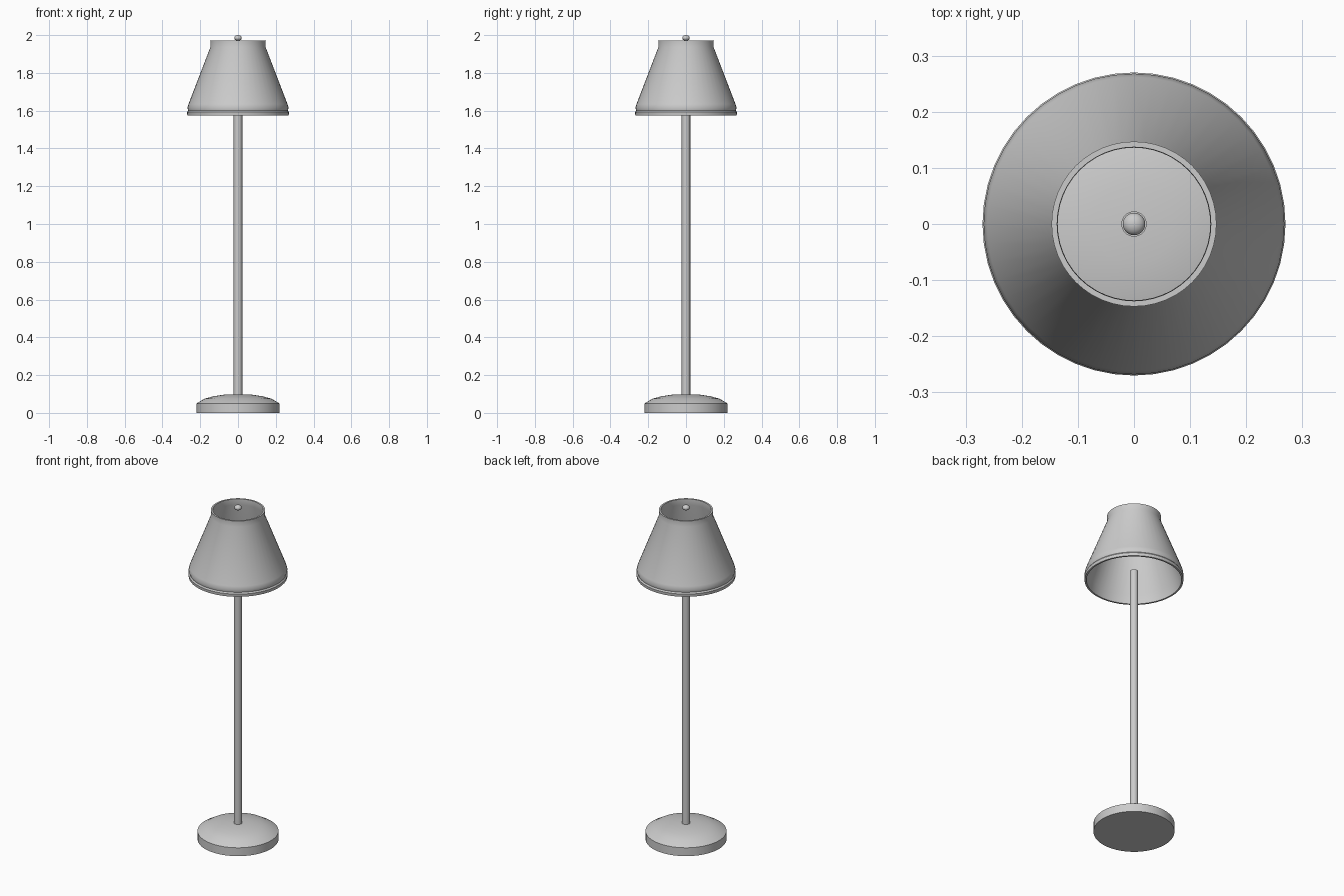
import bpy, bmesh, math

cube = bpy.data.objects.get("Cube")
if cube:
    bpy.data.objects.remove(cube, do_unlink=True)

grey = bpy.data.materials.new("plain_grey")
grey.use_nodes = True
grey.diffuse_color = (0.6, 0.6, 0.6, 1)
grey.node_tree.nodes["Principled BSDF"].inputs["Base Color"].default_value = (0.6, 0.6, 0.6, 1)


def lathe(name, profile, closed=False, steps=48, angle=40):
    """Spin a (radius, height) profile about the z axis."""
    bm = bmesh.new()
    verts = [bm.verts.new((r, 0, z)) for r, z in profile]
    pairs = list(zip(verts, verts[1:]))
    if closed:
        pairs.append((verts[-1], verts[0]))
    edges = [bm.edges.new(p) for p in pairs]
    bmesh.ops.spin(bm, geom=verts + edges, cent=(0, 0, 0), axis=(0, 0, 1),
                   angle=math.tau, steps=steps, use_merge=True)
    bmesh.ops.remove_doubles(bm, verts=bm.verts, dist=0.0001)
    bmesh.ops.recalc_face_normals(bm, faces=bm.faces)
    mesh = bpy.data.meshes.new(name)
    bm.to_mesh(mesh)
    bm.free()
    mesh.materials.append(grey)
    obj = bpy.data.objects.new(name, mesh)
    bpy.context.collection.objects.link(obj)
    bpy.ops.object.select_all(action="DESELECT")
    obj.select_set(True)
    bpy.context.view_layer.objects.active = obj
    bpy.ops.object.shade_smooth_by_angle(angle=math.radians(angle))
    return obj


# Weighted foot with a softly domed top
lathe("base", [(0, 0), (0.22, 0), (0.22, 0.05), (0.178, 0.075),
               (0.13, 0.088), (0.07, 0.097), (0, 0.098)])

# Straight pole ending just inside the shade
lathe("pole", [(0, 0.09), (0.0225, 0.09), (0.0225, 1.63), (0, 1.63)], steps=32)

# Open tapered shade: outer wall, top collar, then back down the inside
lathe("shade", [(0.268, 1.575), (0.27, 1.592), (0.264, 1.6), (0.268, 1.615),
                (0.262, 1.635), (0.146, 1.937), (0.147, 1.972), (0.137, 1.972),
                (0.136, 1.937), (0.252, 1.632), (0.258, 1.575)], closed=True)

# Small round finial
ball = [(0.02 * math.sin(math.pi * i / 12), 1.985 - 0.015 * math.cos(math.pi * i / 12))
        for i in range(13)]
lathe("finial", ball, steps=24)
